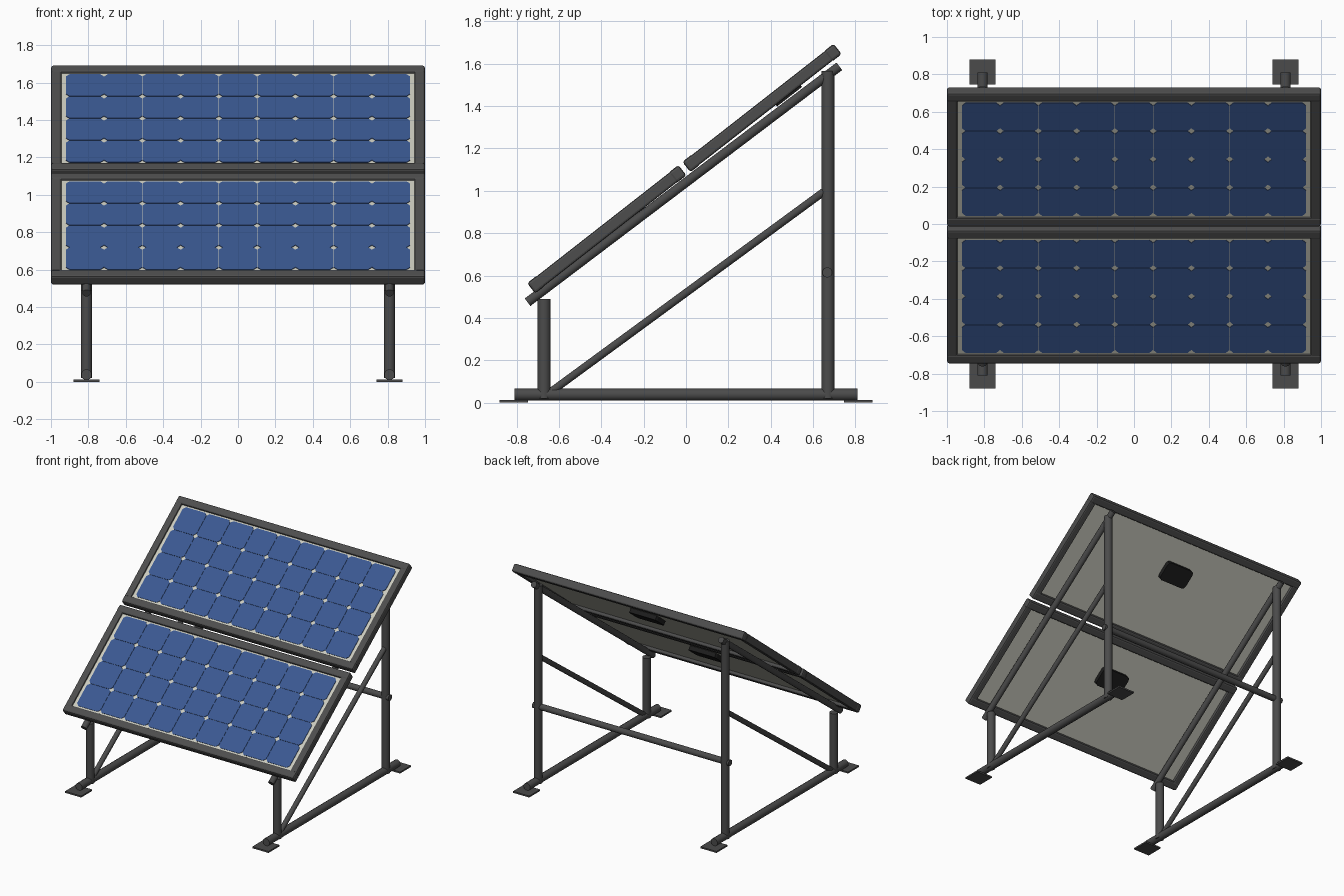
import bpy, bmesh, math
from mathutils import Matrix, Vector

if "Cube" in bpy.data.objects:
    bpy.data.objects.remove(bpy.data.objects["Cube"])


def material(name, rgb):
    m = bpy.data.materials.new(name)
    m.diffuse_color = (*rgb, 1)
    m.use_nodes = True
    m.node_tree.nodes["Principled BSDF"].inputs["Base Color"].default_value = m.diffuse_color
    return m


STEEL = material("stand dark grey", (0.07, 0.07, 0.07))
FRAME = material("frame dark grey", (0.075, 0.075, 0.075))
SHEET = material("backing pale grey", (0.60, 0.60, 0.52))
BLUE = material("cell blue", (0.042, 0.098, 0.285))
BLACK = material("junction black", (0.012, 0.012, 0.012))


def finish(name, bm, mat, matrix=Matrix(), smooth=False):
    bmesh.ops.recalc_face_normals(bm, faces=bm.faces)
    me = bpy.data.meshes.new(name)
    bm.to_mesh(me)
    bm.free()
    ob = bpy.data.objects.new(name, me)
    bpy.context.collection.objects.link(ob)
    me.materials.append(mat)
    ob.matrix_world = matrix
    if smooth:
        bpy.ops.object.select_all(action='DESELECT')
        ob.select_set(True)
        bpy.context.view_layer.objects.active = ob
        bpy.ops.object.shade_smooth_by_angle(angle=math.radians(35))
    return ob


def box(name, center, size, mat, matrix=Matrix(), bevel=0.0, edges=None):
    """Box; bevels all edges, or only those running along one axis."""
    bm = bmesh.new()
    bmesh.ops.create_cube(bm, size=1)
    bmesh.ops.scale(bm, vec=size, verts=bm.verts)
    bmesh.ops.translate(bm, vec=center, verts=bm.verts)
    if bevel:
        pick = [e for e in bm.edges if edges is None or
                abs((e.verts[0].co - e.verts[1].co)[edges]) > 1e-4]
        bmesh.ops.bevel(bm, geom=pick, offset=bevel, segments=2,
                        profile=0.5, affect='EDGES')
    return finish(name, bm, mat, matrix)


def tube(name, a, b, r, mat=STEEL):
    """Round bar between two points."""
    a, b = Vector(a), Vector(b)
    bm = bmesh.new()
    bmesh.ops.create_cone(bm, cap_ends=True, segments=12, radius1=r, radius2=r,
                          depth=(b - a).length,
                          matrix=Matrix.Rotation(math.radians(15), 4, 'Z'))
    rot = (b - a).to_track_quat('Z', 'Y').to_matrix().to_4x4()
    return finish(name, bm, mat, Matrix.Translation((a + b) / 2) @ rot, True)


# Stand: one triangular side frame on each side
for side, x in (("left", -0.81), ("right", 0.81)):
    tube(side + "_base_bar", (x, -0.81, 0.038), (x, 0.81, 0.038), 0.029)
    tube(side + "_front_leg", (x, -0.67, 0.02), (x, -0.67, 0.49), 0.031)
    tube(side + "_rear_leg", (x, 0.67, 0.02), (x, 0.67, 1.565), 0.031)
    tube(side + "_brace", (x, -0.66, 0.035), (x, 0.67, 1.01), 0.019)
    tube(side + "_sloped_rail", (x, -0.748, 0.474), (x, 0.724, 1.588), 0.023)
    for end, y in (("front", -0.813), ("rear", 0.813)):
        box(f"{side}_{end}_foot_plate", (x, y, 0.006), (0.14, 0.135, 0.012), STEEL)
tube("rear_cross_bar", (-0.85, 0.667, 0.615), (0.85, 0.667, 0.615), 0.024)

# Panels: built flat, then tilted onto the rails
TILT = Matrix.Translation((0, -0.0075, 1.105)) @ Matrix.Rotation(math.radians(38), 4, 'X')
HALF = 0.423                      # panel centre to end tube centre
COLS, ROWS, CW, CH = 9, 4, 0.2046, 0.1915

for label, t in (("lower", -0.465), ("upper", 0.465)):
    M = TILT @ Matrix.Translation((0, t, 0))
    # Frame
    for s, end in ((-1, "bottom"), (1, "top")):
        box(f"{label}_{end}_frame", (0, s * HALF, 0), (2, 0.06, 0.062),
            FRAME, M, 0.012)
    for s, end in ((-1, "left"), (1, "right")):
        box(f"{label}_{end}_frame", (s * 0.972, 0, 0), (0.055, 2 * HALF - 0.05, 0.058),
            FRAME, M, 0.01, 1)
    # Backing sheet and junction box
    box(label + "_backing_sheet", (0, 0, 0.007), (1.91, 2 * HALF - 0.03, 0.024), SHEET, M)
    box(label + "_junction_box", (0, 0.135, -0.02), (0.24, 0.15, 0.036), BLACK, M, 0.025, 2)
    # Cells with clipped corners
    bm = bmesh.new()
    w, h, c = CW / 2 - 0.0008, CH / 2 - 0.0008, 0.019
    outline = [(w, h - c), (w - c, h), (c - w, h), (-w, h - c),
               (-w, c - h), (c - w, -h), (w - c, -h), (w, c - h)]
    for i in range(COLS):
        for j in range(ROWS):
            cx, cy = (i - (COLS - 1) / 2) * CW, (j - (ROWS - 1) / 2) * CH
            f = bm.faces.new([bm.verts.new((cx + px, cy + py, 0.0185))
                              for px, py in outline])
            ext = bmesh.ops.extrude_face_region(bm, geom=[f], use_keep_orig=True)
            top = [v for v in ext["geom"] if isinstance(v, bmesh.types.BMVert)]
            bmesh.ops.translate(bm, vec=(0, 0, 0.004), verts=top)
    finish(label + "_solar_cells", bm, BLUE, M)
